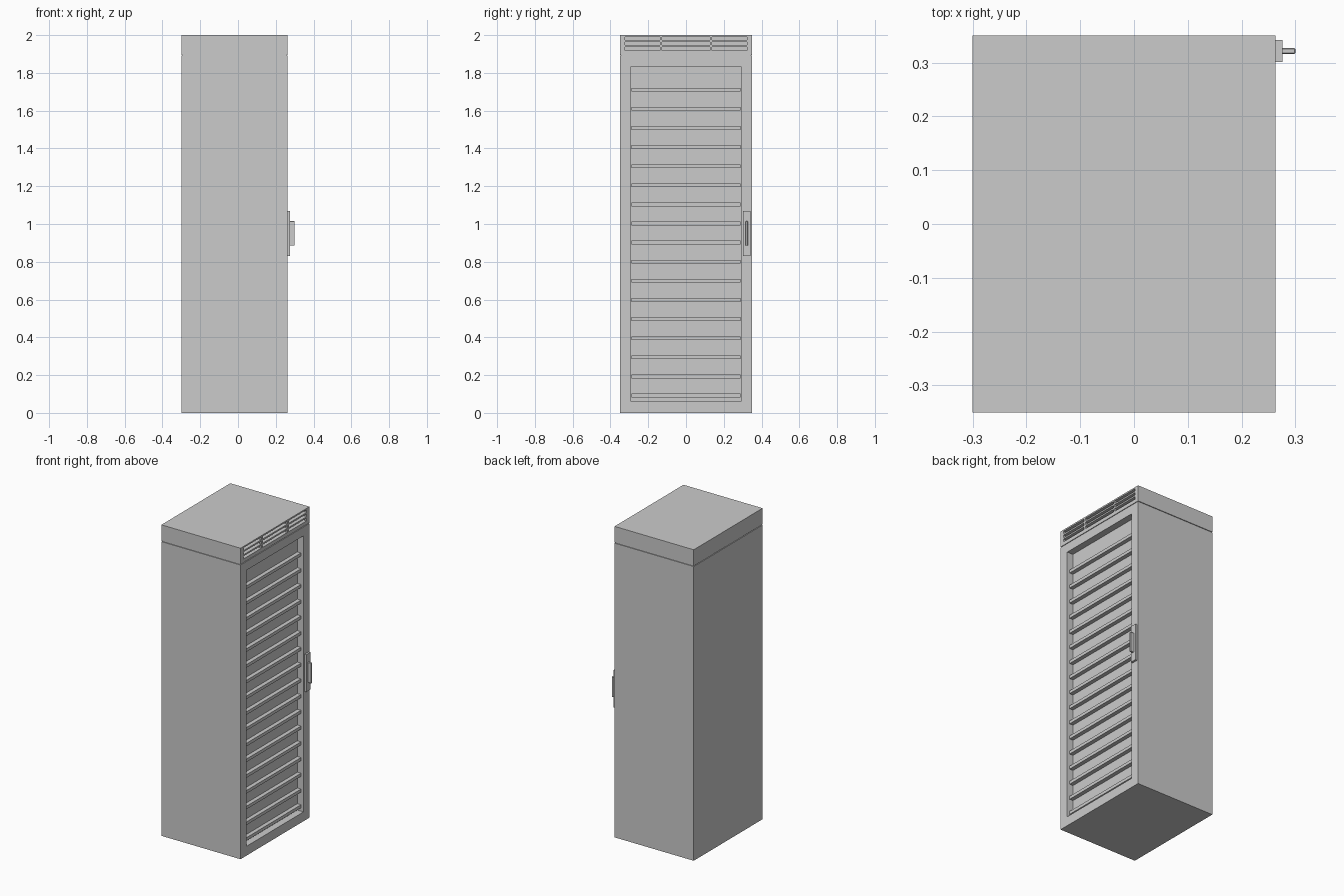
import bpy, bmesh
from mathutils import Vector

if "Cube" in bpy.data.objects:
    bpy.data.objects.remove(bpy.data.objects["Cube"])


def boxes(name, extents):
    """One object made of boxes, each given as (x0, x1, y0, y1, z0, z1)."""
    bm = bmesh.new()
    for x0, x1, y0, y1, z0, z1 in extents:
        size = Vector((x1 - x0, y1 - y0, z1 - z0))
        mid = Vector(((x0 + x1) / 2, (y0 + y1) / 2, (z0 + z1) / 2))
        for v in bmesh.ops.create_cube(bm, size=1)["verts"]:
            v.co = v.co * size + mid
    mesh = bpy.data.meshes.new(name)
    bm.to_mesh(mesh)
    bm.free()
    obj = bpy.data.objects.new(name, mesh)
    bpy.context.collection.objects.link(obj)
    return obj


def cut(target, extents):
    """Subtract boxes from the target and discard the cutter."""
    cutter = boxes("cutter", extents)
    cutter.hide_render = True
    mod = target.modifiers.new("cut", "BOOLEAN")
    mod.operation = "DIFFERENCE"
    mod.solver = "EXACT"
    mod.object = cutter
    bpy.context.view_layer.objects.active = target
    bpy.ops.object.modifier_apply(modifier=mod.name)
    bpy.data.objects.remove(cutter)


BACK, FACE, HALF = -0.30, 0.263, 0.35
SEAM = 1.892
RECESS = 0.22

# Cabinet with the recessed door opening
cabinet = boxes("cabinet", [(BACK, FACE, -HALF, HALF, 0, SEAM)])
cut(cabinet, [(RECESS, FACE + 0.1, -0.29, 0.29, 0.06, 1.835)])

# Stack of shelf rails inside the opening
rails = []
for i in range(17):
    z = 1.711 - i * 0.1012
    rails.append((RECESS - 0.005, 0.246, -0.289, 0.289, z - 0.01, z + 0.01))
boxes("shelf_rails", rails)

# Header with three groups of vent slots, above a thin seam
boxes("header_neck", [(BACK + 0.005, FACE - 0.005, -HALF + 0.005, HALF - 0.005,
                       SEAM - 0.002, SEAM + 0.006)])
header = boxes("header", [(BACK, FACE, -HALF, HALF, SEAM + 0.004, 2.0)])
slots = []
for y0, y1 in ((-0.322, -0.138), (-0.127, 0.127), (0.138, 0.322)):
    for z in (1.928, 1.955, 1.982):
        slots.append((FACE - 0.025, FACE + 0.1, y0, y1, z - 0.0085, z + 0.0085))
cut(header, slots)

# Door handle: mounting plate and grip
boxes("handle_plate", [(FACE - 0.002, 0.276, 0.301, 0.342, 0.83, 1.07)])
grip = boxes("handle_grip", [(0.274, 0.30, 0.316, 0.327, 0.885, 1.015)])
bevel = grip.modifiers.new("bevel", "BEVEL")
bevel.width = 0.002
bevel.segments = 1
